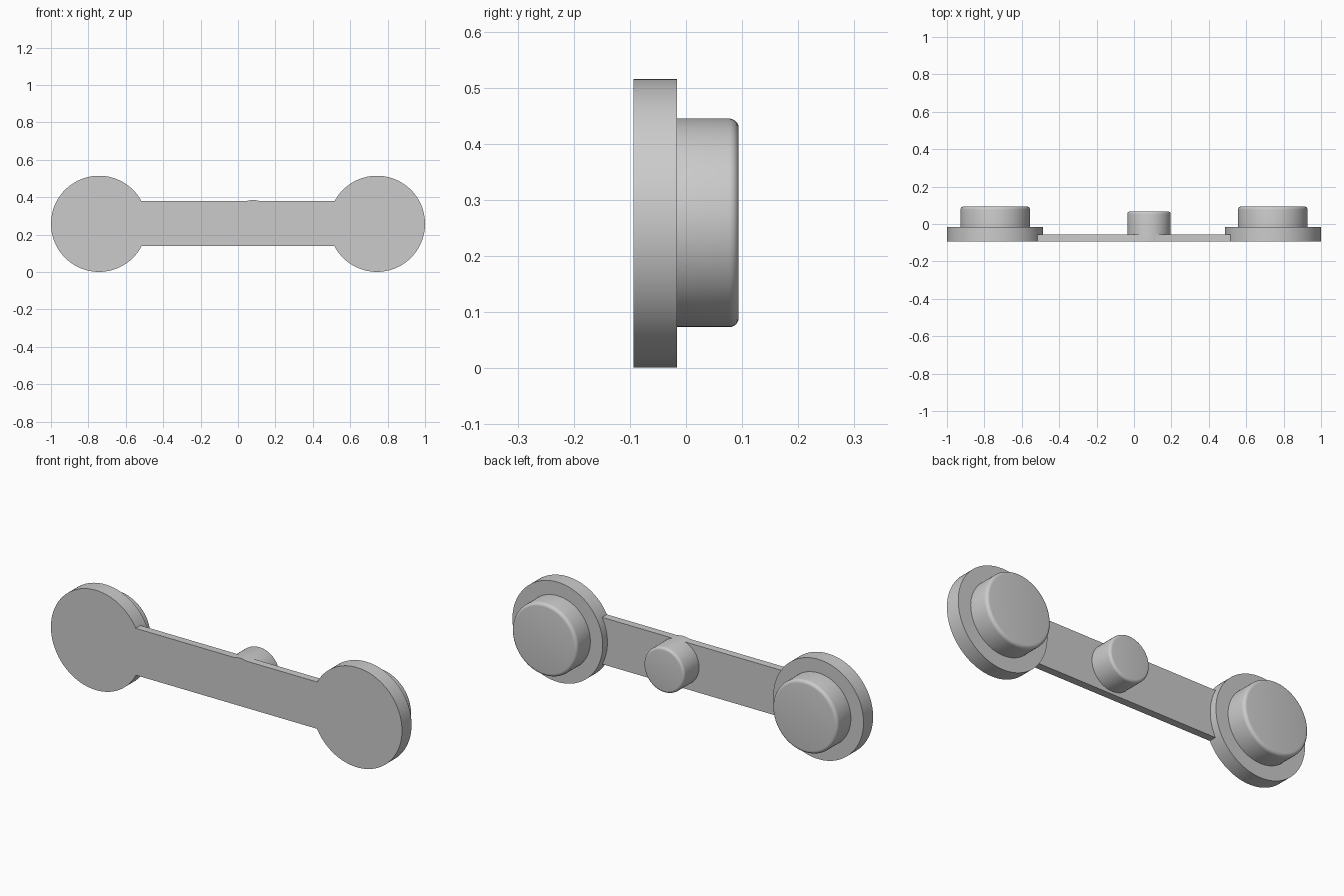
import bpy, bmesh, math
from mathutils import Matrix

if "Cube" in bpy.data.objects:
    bpy.data.objects.remove(bpy.data.objects["Cube"])

FRONT = -0.094      # shared front plane
CZ = 0.258          # height of the bar and disc axis
DX = 0.743          # disc distance from centre

grey = bpy.data.materials.new("light_grey")
grey.diffuse_color = (0.6, 0.6, 0.6, 1)
grey.use_nodes = True
grey.node_tree.nodes["Principled BSDF"].inputs["Base Color"].default_value = grey.diffuse_color


def make_object(name, bm):
    bmesh.ops.recalc_face_normals(bm, faces=bm.faces)
    mesh = bpy.data.meshes.new(name)
    bm.to_mesh(mesh)
    bm.free()
    mesh.materials.append(grey)
    ob = bpy.data.objects.new(name, mesh)
    bpy.context.collection.objects.link(ob)
    return ob


def round_part(name, x, z, radius, y0, y1, fillet=0.0, sides=96):
    """Cylinder along y from y0 to y1, with an optional rounded back rim."""
    bm = bmesh.new()
    place = (Matrix.Translation((x, (y0 + y1) / 2, z))
             @ Matrix.Rotation(-math.pi / 2, 4, 'X'))
    bmesh.ops.create_cone(bm, cap_ends=True, segments=sides, radius1=radius,
                          radius2=radius, depth=y1 - y0, matrix=place)
    if fillet:
        rim = [e for e in bm.edges if all(abs(v.co.y - y1) < 1e-4 for v in e.verts)]
        bmesh.ops.bevel(bm, geom=rim, offset=fillet, segments=5,
                        profile=0.5, affect='EDGES')
    return make_object(name, bm)


def smooth(ob):
    bpy.ops.object.select_all(action='DESELECT')
    ob.select_set(True)
    bpy.context.view_layer.objects.active = ob
    bpy.ops.object.shade_smooth_by_angle(angle=math.radians(35))


# Thin connecting bar
bm = bmesh.new()
bmesh.ops.create_cube(bm, size=1, matrix=Matrix.Translation((0, -0.0745, CZ + 0.001))
                      @ Matrix.Diagonal((1.034, 0.039, 0.241, 1)))
bar = make_object("connecting_bar", bm)

# Discs and off-centre peg, joined to the bar
joined = [round_part("end_disc", s * DX, CZ, 0.257, FRONT, -0.016) for s in (-1, 1)]
joined.append(round_part("centre_peg", 0.08, 0.269, 0.116, FRONT, 0.067, 0.014))
for part in joined:
    mod = bar.modifiers.new("join", 'BOOLEAN')
    mod.operation = 'UNION'
    mod.solver = 'EXACT'
    mod.object = part
    bpy.context.view_layer.objects.active = bar
    bpy.ops.object.modifier_apply(modifier=mod.name)
    bpy.data.objects.remove(part)
smooth(bar)

# Raised rounded studs on the discs
for side, s in (("left", -1), ("right", 1)):
    smooth(round_part(side + "_stud", s * 0.742, CZ + 0.001, 0.186, -0.018, 0.094, 0.017))
